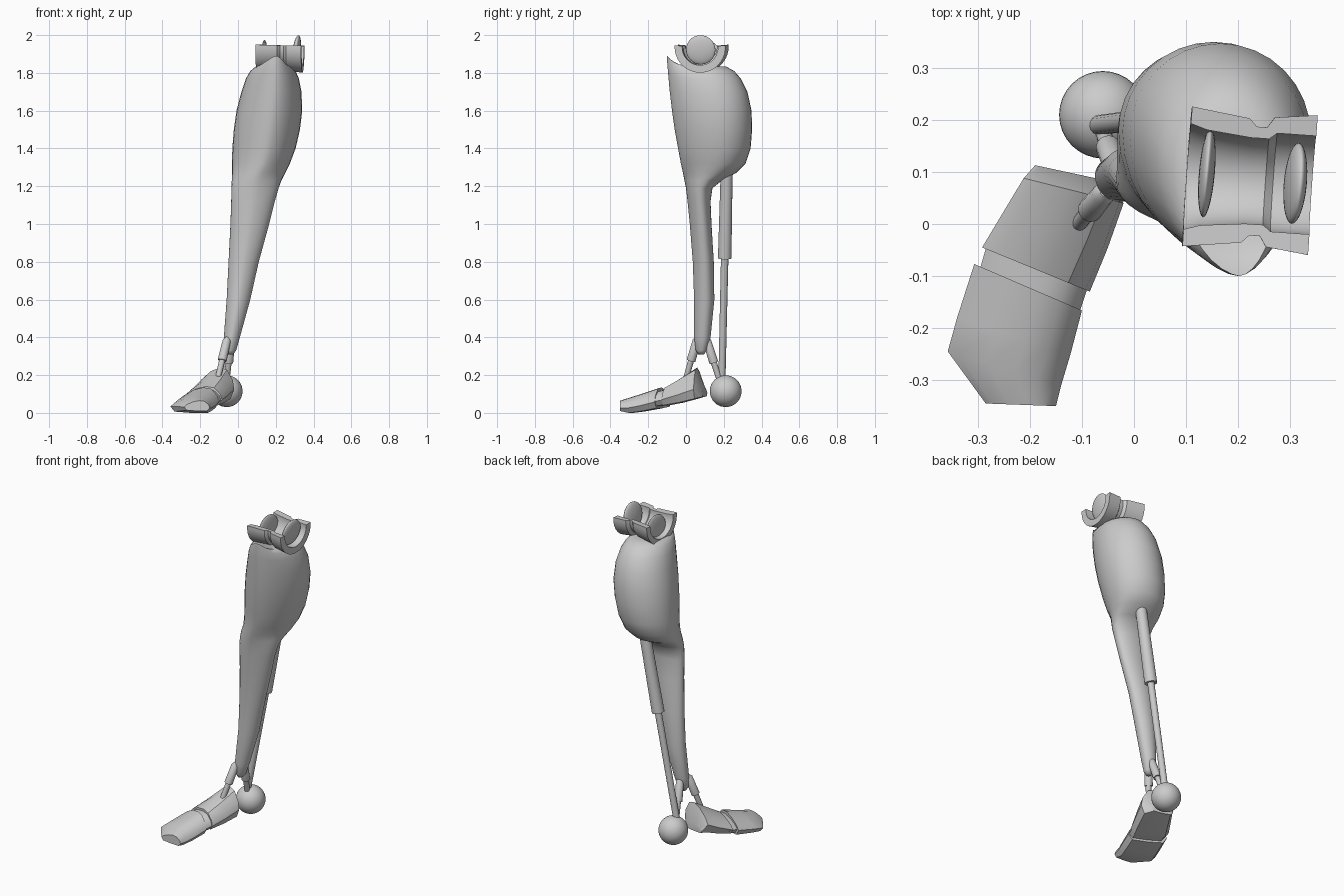
import bpy, bmesh
from math import sin, cos, pi, radians
from mathutils import Vector

if "Cube" in bpy.data.objects:
    bpy.data.objects.remove(bpy.data.objects["Cube"])


def make(name, verts, faces, angle=40):
    me = bpy.data.meshes.new(name)
    me.from_pydata([tuple(v) for v in verts], [], faces)
    bm = bmesh.new()
    bm.from_mesh(me)
    bmesh.ops.recalc_face_normals(bm, faces=bm.faces)
    bm.to_mesh(me)
    bm.free()
    ob = bpy.data.objects.new(name, me)
    bpy.context.collection.objects.link(ob)
    bpy.ops.object.select_all(action='DESELECT')
    ob.select_set(True)
    bpy.context.view_layer.objects.active = ob
    bpy.ops.object.shade_smooth_by_angle(angle=radians(angle))
    return ob


def loft(name, rings, angle=40):
    n = len(rings[0])
    verts = [v for r in rings for v in r]
    faces = [(i * n + j, i * n + (j + 1) % n, (i + 1) * n + (j + 1) % n, (i + 1) * n + j)
             for i in range(len(rings) - 1) for j in range(n)]
    faces += [tuple(range(n)), tuple(range(len(verts) - n, len(verts)))]
    return make(name, verts, faces, angle)


def rod(name, stations, n=16):
    """Round bar through (point, radius) stations on one straight line."""
    a, b = Vector(stations[0][0]), Vector(stations[-1][0])
    q = (b - a).to_track_quat('Z', 'Y')
    return loft(name, [[Vector(p) + q @ Vector((r * cos(2 * pi * k / n), r * sin(2 * pi * k / n), 0))
                        for k in range(n)] for p, r in stations])


def ball(name, loc, r, scale=(1, 1, 1), rot=(0, 0, 0)):
    bpy.ops.mesh.primitive_uv_sphere_add(segments=32, ring_count=20, radius=r, location=loc, rotation=rot)
    ob = bpy.context.object
    ob.name = name
    ob.scale = scale
    bpy.ops.object.shade_smooth()


# Calf shell: z, x left, x right, y front, y back, lift of the front tip
calf = [(0.31, -0.055, -0.025, 0.065, 0.095, 0), (0.33, -0.07, -0.01, 0.052, 0.11, 0),
        (0.40, -0.075, 0.01, 0.043, 0.13, 0), (0.60, -0.06, 0.065, 0.043, 0.15, 0),
        (0.80, -0.05, 0.11, 0.036, 0.147, 0), (1.00, -0.04, 0.165, 0.02, 0.135, 0),
        (1.12, -0.036, 0.195, 0.008, 0.13, 0), (1.19, -0.034, 0.215, 0, 0.14, 0),
        (1.23, -0.033, 0.23, -0.008, 0.19, 0), (1.27, -0.032, 0.25, -0.016, 0.265, 0),
        (1.32, -0.032, 0.275, -0.027, 0.315, 0), (1.40, -0.03, 0.305, -0.042, 0.342, 0),
        (1.50, -0.022, 0.328, -0.06, 0.35, 0), (1.60, -0.008, 0.34, -0.074, 0.347, 0),
        (1.70, 0.018, 0.336, -0.087, 0.325, 0.01), (1.77, 0.042, 0.322, -0.095, 0.29, 0.03),
        (1.81, 0.065, 0.305, -0.1, 0.255, 0.05), (1.835, 0.095, 0.28, -0.1, 0.21, 0.055),
        (1.835, 0.13, 0.25, -0.06, 0.17, 0.01)]
N = 32
rings = []
for z, xl, xr, yf, yb, lift in calf:
    yw, cx, hw = yf + 0.58 * (yb - yf), (xl + xr) / 2, (xr - xl) / 2
    ring = []
    for k in range(N):
        c, s = cos(2 * pi * k / N), sin(2 * pi * k / N)
        if s < 0:
            front = (-s) ** 4
            x = cx + hw * abs(c) ** 1.2 * (1 if c > 0 else -1) + 0.015 * front * (z > 1.3)
            ring.append((x, yw + s * (yw - yf), z + lift * front))
        else:
            ring.append((cx + hw * c, yw + s * (yb - yw), z))
    rings.append(ring)
loft("calf_shell", rings, 60)

# Knee cradle: half-turned double cup
prof = [(-0.122, .135), (-0.01, .12), (0.005, .105), (0.025, .105), (0.038, .125), (0.12, .135),
        (0.12, .095), (0.045, .095), (0.03, .083), (-0.005, .083), (-0.09, .092), (-0.122, .102)]
rings = []
for k in range(25):
    a = radians(-184 + 188 * k / 24)
    rings.append([(u, r * cos(a), r * sin(a)) for u, r in prof])
cradle = loft("knee_cradle", rings, 35)
cradle.location = (0.224, 0.083, 1.938)
cradle.rotation_euler = (0, radians(1), radians(-4))

# Knee side discs
ball("outer_knee_disc", (0.31, 0.078, 1.922), 0.078, (0.25, 1, 1), (0, radians(8), radians(-5)))
ball("inner_knee_disc", (0.14, 0.098, 1.89), 0.085, (0.18, 1, 1), (0, 0, radians(-5)))

# Piston behind the shin, and heel ball
top, low = Vector((0.13, 0.215, 1.27)), Vector((-0.07, 0.19, 0.17))
mid = top.lerp(low, 0.41)
rod("piston_sleeve", [(top, 0.032), (mid, 0.036)], 20)
rod("piston_rod", [(mid, 0.02), (low, 0.019)])
ball("heel_ball", (-0.06, 0.21, 0.115), 0.084)


# Ankle struts: thick sleeve with a thinner pin
def strut(name, a, b):
    a, b = Vector(a), Vector(b)
    rod(name, [(a, 0.01), (a.lerp(b, 0.08), 0.022), (a.lerp(b, 0.58), 0.024),
               (a.lerp(b, 0.58), 0.016), (b, 0.015)])


strut("front_ankle_strut", (-0.055, 0.062, 0.40), (-0.105, 0.002, 0.19))
strut("rear_ankle_strut", (-0.035, 0.105, 0.40), (-0.06, 0.178, 0.17))


# Foot parts: left xy, right xy, bottom, top
def foot(name, sections):
    rings = []
    for lx, ly, rx, ry, zb, zt in sections:
        h = zt - zb
        rings.append([(lx + (rx - lx) * t, ly + (ry - ly) * t, zb + h * f) for t, f in
                      ((0, .4), (.1, .08), (.5, 0), (.9, 0), (1, .3), (.96, .6), (.8, .93), (.6, 1),
                       (.35, .88), (.1, .62))])
    loft(name, rings, 35)


foot("foot_heel", [(-0.19, 0.113, -0.06, 0.085, 0.085, 0.135), (-0.212, 0.088, -0.02, 0.04, 0.075, 0.24),
                   (-0.25, 0.025, -0.05, -0.045, 0.055, 0.19), (-0.292, -0.045, -0.085, -0.13, 0.04, 0.14)])
foot("foot_joint", [(-0.28, -0.03, -0.085, -0.11, 0.045, 0.13), (-0.3, -0.1, -0.108, -0.18, 0.035, 0.115)])
foot("foot_toe", [(-0.307, -0.077, -0.1, -0.166, 0.025, 0.135), (-0.34, -0.18, -0.122, -0.25, 0.008, 0.105),
                  (-0.358, -0.245, -0.14, -0.31, 0.0, 0.085), (-0.285, -0.345, -0.15, -0.35, 0.01, 0.065)])
